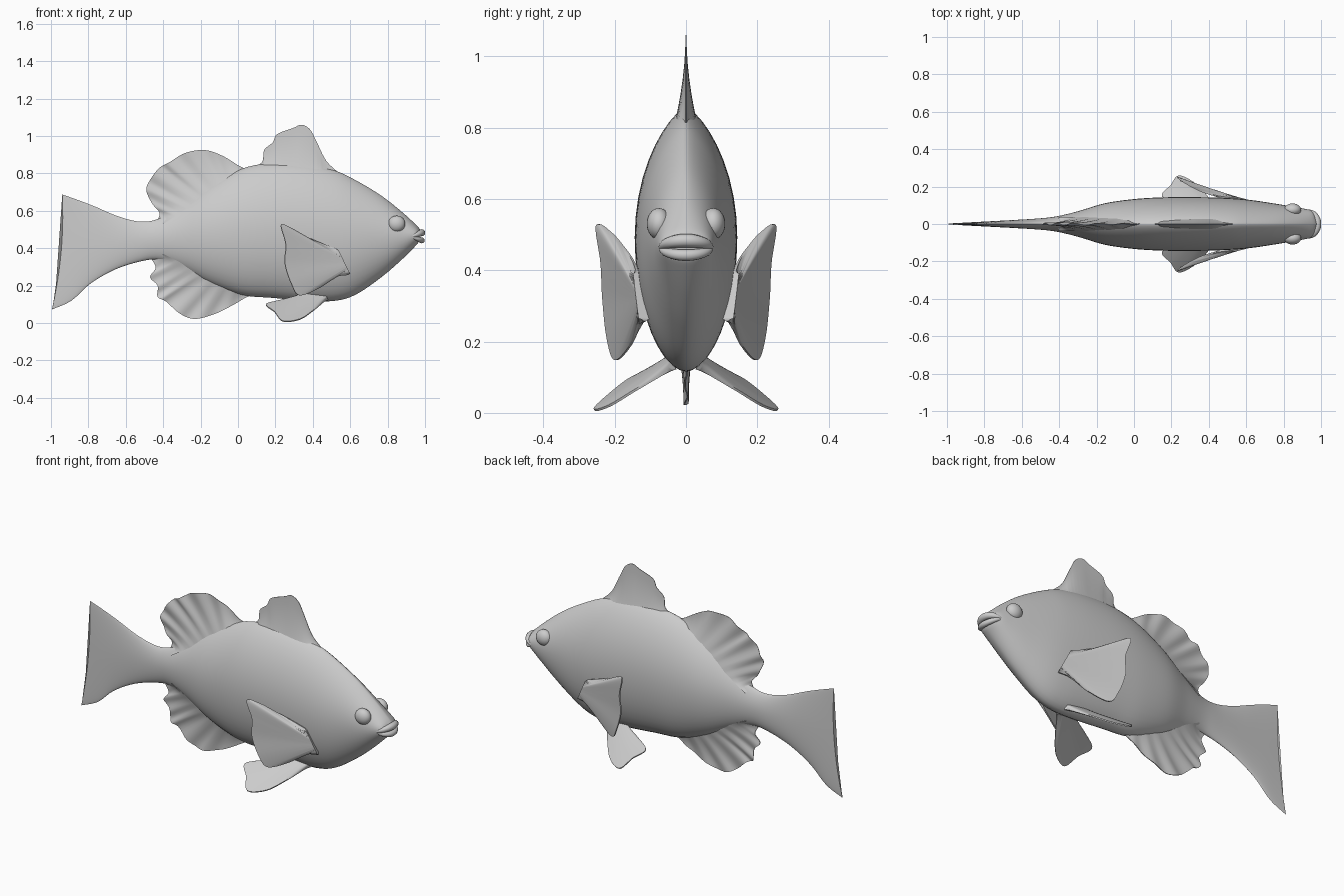
import bpy, bmesh
from math import sin, cos, pi
from mathutils import Vector


def spline(pts, steps):
    """Catmull-Rom samples through points of any dimension."""
    P = [Vector(p) for p in pts]
    P = [P[0] * 2 - P[1]] + P + [P[-1] * 2 - P[-2]]
    out = []
    for i in range(1, len(P) - 2):
        a, b, c, d = P[i - 1:i + 3]
        for k in range(steps):
            t = k / steps
            out.append((b * 2 + (c - a) * t + (a * 2 - b * 5 + c * 4 - d) * t * t
                        + (b * 3 - a - c * 3 + d) * t ** 3) * 0.5)
    return out + [P[-2]]


def loft(name, rings):
    """Skin a list of closed rings and cap both ends."""
    bm = bmesh.new()
    R = [[bm.verts.new(p) for p in ring] for ring in rings]
    n = len(R[0])
    for a, b in zip(R, R[1:]):
        for j in range(n):
            k = (j + 1) % n
            bm.faces.new((a[j], a[k], b[k], b[j]))
    bm.faces.new(R[0])
    bm.faces.new(R[-1])
    bmesh.ops.recalc_face_normals(bm, faces=bm.faces)
    me = bpy.data.meshes.new(name)
    bm.to_mesh(me)
    bm.free()
    ob = bpy.data.objects.new(name, me)
    bpy.context.collection.objects.link(ob)
    return ob


def fin(name, base, tip, normal, root=0.03, edge=0.003, ripple=0.0, rays=8):
    """Thin blade between a root line and a rim, tapering to the rim."""
    N = Vector(normal).normalized()
    rim = spline(tip, 6)
    line = spline(base, 40)
    rings = []
    for i, T in enumerate(rim):
        s = i / (len(rim) - 1)
        B = line[round(s * (len(line) - 1))]
        up, down = [], []
        for k in range(8):
            u = k / 7
            wave = ripple * u * sin(2 * pi * rays * s) * sin(pi * s)
            h = root * (1 - u) ** 2 + edge * (1 - 0.6 * u)
            p = B.lerp(T, u) + N * wave
            up.append(p + N * h)
            down.append(p - N * h)
        rings.append(up + down[::-1])
    return loft(name, rings)


def flat(pts):
    return [(x, 0, z) for x, z in pts]


# Body and tail: top x, top z, bottom x, bottom z, half width, rear edge bow
stations = [
    (0.975, 0.50, 0.965, 0.432, 0.045, 0), (0.947, 0.53, 0.947, 0.41, 0.072, 0),
    (0.866, 0.603, 0.866, 0.33, 0.090, 0), (0.76, 0.685, 0.76, 0.24, 0.108, 0),
    (0.626, 0.765, 0.626, 0.15, 0.128, 0), (0.51, 0.818, 0.51, 0.118, 0.138, 0),
    (0.36, 0.85, 0.36, 0.12, 0.143, 0), (0.18, 0.855, 0.18, 0.135, 0.143, 0),
    (0.02, 0.825, 0.02, 0.15, 0.135, 0), (-0.15, 0.74, -0.15, 0.21, 0.112, 0),
    (-0.30, 0.635, -0.30, 0.29, 0.068, 0), (-0.42, 0.56, -0.42, 0.337, 0.040, 0),
    (-0.52, 0.542, -0.52, 0.33, 0.029, 0), (-0.64, 0.57, -0.66, 0.285, 0.021, 0),
    (-0.77, 0.625, -0.79, 0.21, 0.014, 0), (-0.87, 0.663, -0.89, 0.12, 0.009, 0.005),
    (-0.94, 0.687, -0.995, 0.072, 0.005, 0.022)]
rings = []
for xt, zt, xb, zb, w, bow in spline(stations, 5):
    ring = []
    for k in range(40):
        a = 2 * pi * k / 40
        f = (1 + cos(a)) / 2
        power = 1.45 if cos(a) > 0 else 1.1
        y = w * abs(sin(a)) ** power * (1 if sin(a) >= 0 else -1)
        ring.append((xb + (xt - xb) * f + bow * sin(a) ** 2, y, zb + (zt - zb) * f))
    rings.append(ring)
loft("body_and_tail", rings)

# Fins on the centre line
fin("front_dorsal_fin", flat([(0.52, 0.77), (0.3, 0.77), (0.06, 0.78)]),
    flat([(0.53, 0.81), (0.47, 0.87), (0.42, 0.97), (0.385, 1.035), (0.34, 1.06), (0.295, 1.043),
          (0.21, 1.01), (0.185, 0.965), (0.14, 0.925), (0.128, 0.86), (0.06, 0.825)]),
    (0, 1, 0), root=0.04)
fin("rear_dorsal_fin", flat([(0.05, 0.78), (-0.18, 0.67), (-0.40, 0.53)]),
    flat([(0.05, 0.825), (0.01, 0.838), (-0.085, 0.895), (-0.18, 0.925), (-0.285, 0.908),
          (-0.365, 0.86), (-0.42, 0.83), (-0.47, 0.765), (-0.49, 0.71), (-0.46, 0.64),
          (-0.42, 0.59), (-0.43, 0.55)]),
    (0, 1, 0), root=0.035, ripple=0.007)
fin("anal_fin", flat([(0.10, 0.19), (-0.15, 0.25), (-0.40, 0.37)]),
    flat([(0.10, 0.15), (0.05, 0.14), (-0.02, 0.10), (-0.12, 0.05), (-0.23, 0.022), (-0.31, 0.05),
          (-0.385, 0.115), (-0.43, 0.14), (-0.43, 0.20), (-0.47, 0.245), (-0.44, 0.295),
          (-0.46, 0.338)]),
    (0, 1, 0), root=0.03, edge=0.005, ripple=0.006)

# Paired parts
for side, s in (("left", 1), ("right", -1)):
    def m(pts):
        return [(x, y * s, z) for x, y, z in pts]
    fin(side + "_pectoral_fin", m([(0.53, 0.13, 0.39), (0.59, 0.115, 0.265)]),
        m([(0.52, 0.138, 0.40), (0.44, 0.15, 0.43), (0.36, 0.175, 0.465), (0.29, 0.21, 0.505),
           (0.23, 0.25, 0.525), (0.255, 0.237, 0.42), (0.25, 0.232, 0.32), (0.285, 0.22, 0.21),
           (0.33, 0.198, 0.148), (0.44, 0.155, 0.19), (0.52, 0.13, 0.245), (0.59, 0.115, 0.257)]),
        (0.4, 0.9 * s, 0), root=0.012, edge=0.008)
    fin(side + "_pelvic_fin", m([(0.48, 0.035, 0.135), (0.34, 0.04, 0.155)]),
        m([(0.46, 0.055, 0.115), (0.40, 0.14, 0.065), (0.33, 0.215, 0.02), (0.24, 0.258, 0.01),
           (0.195, 0.205, 0.06), (0.15, 0.15, 0.10), (0.24, 0.09, 0.122), (0.33, 0.05, 0.142)]),
        (0, 0.5 * s, 0.85), root=0.008, edge=0.008)
    bpy.ops.mesh.primitive_uv_sphere_add(segments=24, ring_count=16,
                                         location=(0.848, 0.076 * s, 0.53))
    bpy.context.object.name = side + "_eye"
    bpy.context.object.scale = (0.046, 0.034, 0.044)

# Lips: bowed tubes around the snout
for name, z, r in (("upper_lip", 0.483, 0.019), ("lower_lip", 0.442, 0.016)):
    rings = []
    for i in range(25):
        a = pi * (i / 24 - 0.5)
        c = Vector((0.925 + 0.057 * cos(a), 0.068 * sin(a), z + (0.462 - z) * (1 - cos(a))))
        out = Vector((cos(a), sin(a), 0))
        q = r * (0.45 + 0.55 * cos(a))
        rings.append([c + out * q * cos(t) + Vector((0, 0, q * sin(t)))
                      for t in (2 * pi * k / 12 for k in range(12))])
    loft(name, rings)

# Smooth shading
bpy.ops.object.select_all(action='SELECT')
bpy.context.view_layer.objects.active = bpy.context.scene.objects["body_and_tail"]
bpy.ops.object.shade_smooth_by_angle(angle=0.9)
